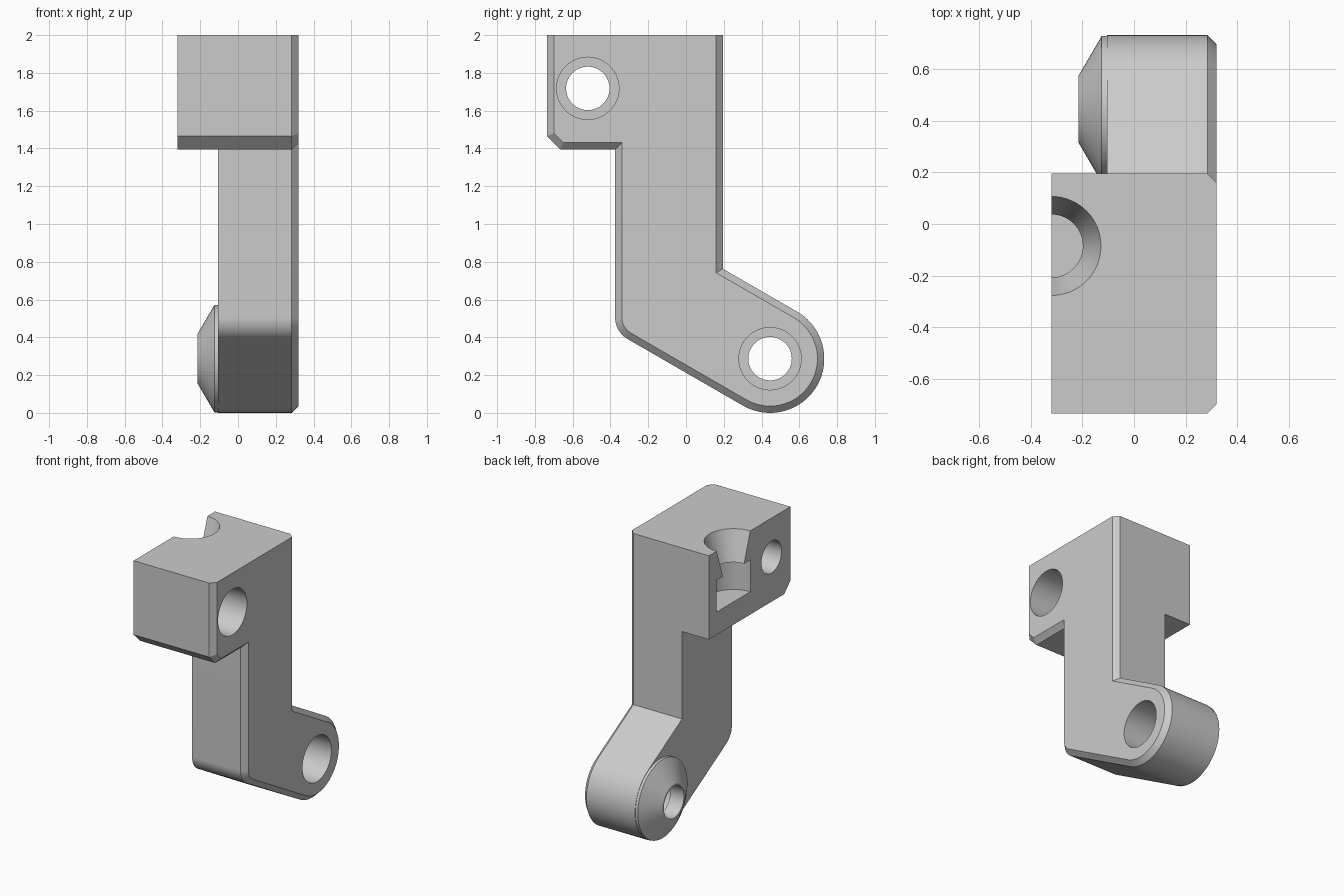
import bpy, bmesh, math
from mathutils import Vector

if "Cube" in bpy.data.objects:
    bpy.data.objects.remove(bpy.data.objects["Cube"], do_unlink=True)

TOP, BACK, FRONT, SHELF, LEG = 2.0, 0.195, -0.735, 1.395, -0.375
SIDE, INNER, CHAMFER = 0.32, -0.105, 0.036
PIVOT, PIVOT_R = Vector((0.445, 0.287)), 0.287
UPPER_HOLE = Vector((-0.52, 1.718))
NOTCH_Y = -0.085

gray = bpy.data.materials.new("neutral gray")
gray.use_nodes = True
gray.diffuse_color = (0.6, 0.6, 0.6, 1)
gray.node_tree.nodes["Principled BSDF"].inputs["Base Color"].default_value = (0.6, 0.6, 0.6, 1)


def loft(name, rings):
    """Closed solid through rings that share a point count."""
    bm = bmesh.new()
    loops = [[bm.verts.new(p) for p in ring] for ring in rings]
    n = len(loops[0])
    for a, b in zip(loops, loops[1:]):
        for i in range(n):
            bm.faces.new((a[i], a[(i + 1) % n], b[(i + 1) % n], b[i]))
    bm.faces.new(loops[0])
    bm.faces.new(loops[-1])
    bmesh.ops.recalc_face_normals(bm, faces=bm.faces)
    mesh = bpy.data.meshes.new(name)
    bm.to_mesh(mesh)
    bm.free()
    mesh.materials.append(gray)
    obj = bpy.data.objects.new(name, mesh)
    bpy.context.collection.objects.link(obj)
    return obj


def at_x(x, points):
    return [(x, p[0], p[1]) for p in points]


def arc(center, radius, start, end, steps):
    angles = [math.radians(start + (end - start) * i / steps) for i in range(steps + 1)]
    return [Vector((center[0] + radius * math.cos(a), center[1] + radius * math.sin(a))) for a in angles]


def circle(center, radius):
    return arc(center, radius, 0, 360, 64)[:-1]


def turned_x(name, center, steps):
    return loft(name, [at_x(x, circle(center, r)) for x, r in steps])


def turned_z(name, center, steps):
    return loft(name, [[(p.x, p.y, z) for p in circle(center, r)] for z, r in steps])


def inset(points, distance):
    """Mitred inset of a counter-clockwise outline, keeping the top edge in place."""
    result = []
    for i, p in enumerate(points):
        d1 = (p - points[i - 1]).normalized()
        d2 = (points[(i + 1) % len(points)] - p).normalized()
        n1, n2 = Vector((-d1.y, d1.x)), Vector((-d2.y, d2.x))
        q = p + (n1 + n2) * distance / (1 + n1.dot(n2))
        if p.y == TOP:
            q = Vector((p.x + math.copysign(distance, -p.x), TOP))
        result.append(q)
    return result


def combine(target, tool, operation):
    mod = target.modifiers.new(operation, 'BOOLEAN')
    mod.operation, mod.solver, mod.object = operation, 'EXACT', tool
    bpy.context.view_layer.objects.active = target
    bpy.ops.object.modifier_apply(modifier=mod.name)
    bpy.data.objects.remove(tool, do_unlink=True)


# Side outline: head, straight leg, rounded knee, slanted foot with round end
slope = math.tan(math.radians(30))
tangent = arc(PIVOT, PIVOT_R, 240, 240, 1)[0]
knee_r = 0.13
knee_z = tangent.y + (tangent.x - LEG) * slope + knee_r * slope
upper = arc(PIVOT, PIVOT_R, 60, 60, 1)[0]
head_front = [Vector(p) for p in ((FRONT, TOP), (FRONT, 1.465), (-0.665, SHELF))]
outline = head_front + [Vector((LEG, SHELF))]
outline += arc((LEG + knee_r, knee_z), knee_r, 180, 240, 14)
outline += arc(PIVOT, PIVOT_R, 240, 420, 40)
outline += [Vector((BACK, upper.y + (upper.x - BACK) * slope)), Vector((BACK, TOP))]

# Main bracket with a chamfer round the +x face
bracket = loft("bracket", [at_x(INNER, outline), at_x(SIDE - CHAMFER, outline),
                           at_x(SIDE, inset(outline, CHAMFER))])

# Wider head block and conical pivot boss
head = head_front + [Vector((BACK, SHELF)), Vector((BACK, TOP))]
combine(bracket, loft("head_block", [at_x(-SIDE, head), at_x(0.1, head)]), 'UNION')
combine(bracket, turned_x("pivot_boss", PIVOT,
                          [(-0.215, 0.13), (-0.125, 0.284), (0.0, 0.284)]), 'UNION')

# Stepped bolt holes
for hole in (UPPER_HOLE, PIVOT):
    combine(bracket, turned_x("bolt_hole", hole, [(-0.5, 0.115), (INNER, 0.115),
                                                 (INNER, 0.165), (0.5, 0.165)]), 'DIFFERENCE')

# Half-round notch: flared mouth, narrow neck, wider pocket
combine(bracket, turned_z("notch", (-SIDE, NOTCH_Y), [(1.56, 0.192), (1.79, 0.192), (1.79, 0.122),
                                                     (TOP, 0.192), (2.1, 0.225)]), 'DIFFERENCE')

bpy.ops.object.select_all(action='DESELECT')
bracket.select_set(True)
bpy.context.view_layer.objects.active = bracket
bpy.ops.object.shade_smooth_by_angle(angle=math.radians(20))
